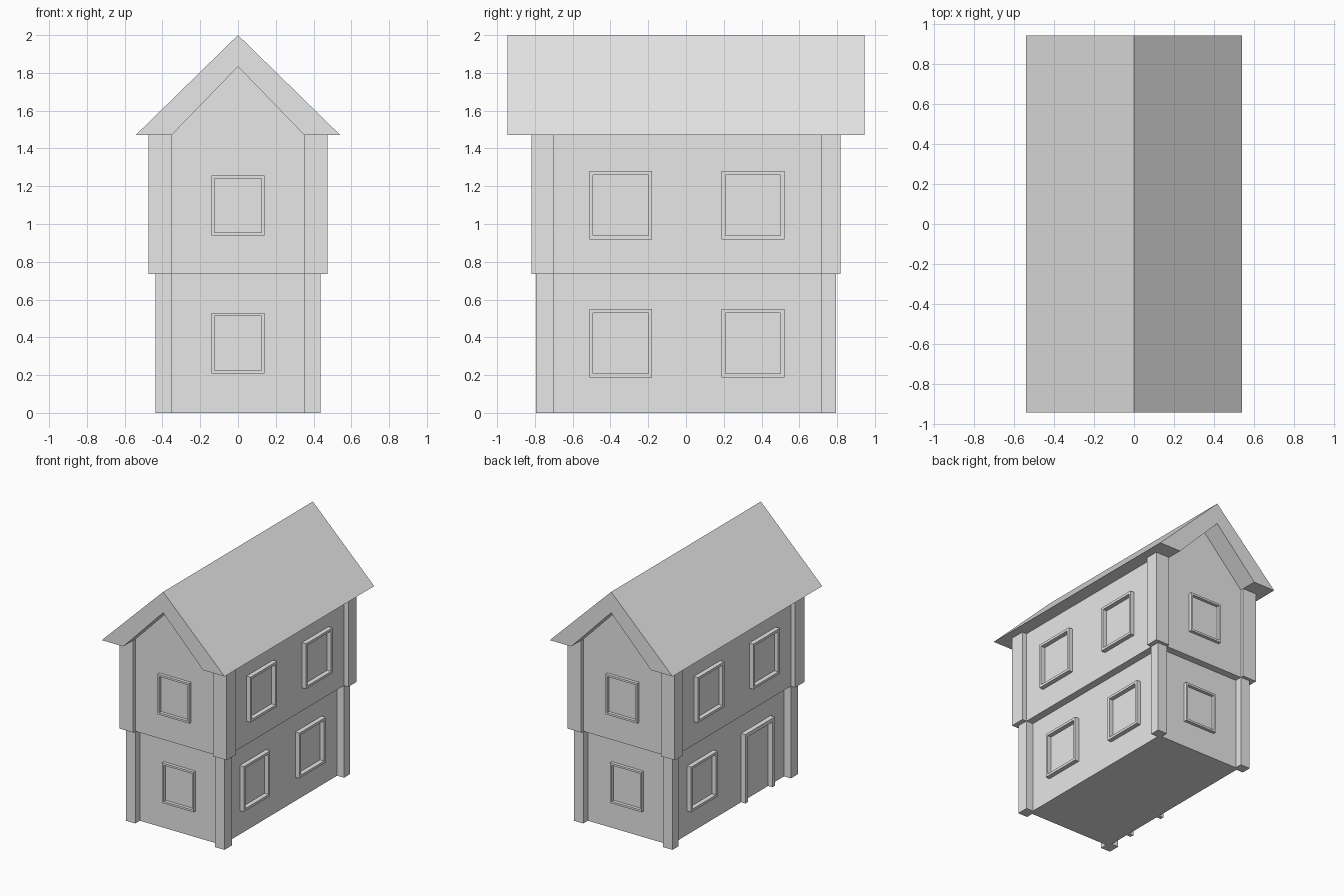
import bpy
import bmesh

cube = bpy.data.objects.get("Cube")
if cube:
    bpy.data.objects.remove(cube, do_unlink=True)

grey = bpy.data.materials.new("plain_grey")
grey.use_nodes = True
grey.diffuse_color = (0.8, 0.8, 0.8, 1)
grey.node_tree.nodes["Principled BSDF"].inputs["Base Color"].default_value = grey.diffuse_color

EAVES, FLOOR = 1.47, 0.735


def finish(name, bm):
    bmesh.ops.recalc_face_normals(bm, faces=bm.faces)
    mesh = bpy.data.meshes.new(name)
    bm.to_mesh(mesh)
    bm.free()
    mesh.materials.append(grey)
    obj = bpy.data.objects.new(name, mesh)
    bpy.context.collection.objects.link(obj)
    return obj


def place(axis, u, z, depth):
    """Point on a wall plane: u runs along the wall, depth is the wall's offset."""
    return (depth, u, z) if axis == "x" else (u, depth, z)


def prism(name, outline, axis, start, end):
    """Extrude an upright outline along an axis."""
    bm = bmesh.new()
    a, b = ([bm.verts.new(place(axis, u, z, d)) for u, z in outline] for d in (start, end))
    bm.faces.new(a)
    bm.faces.new(b)
    for i in range(len(a)):
        j = (i + 1) % len(a)
        bm.faces.new((a[i], a[j], b[j], b[i]))
    return finish(name, bm)


def rect(u0, u1, z0, z1):
    return [(u0, z0), (u1, z0), (u1, z1), (u0, z1)]


def window(name, axis, wall, out, u0, u1, z0, z1, rim):
    """Raised rectangular frame around a flush pane."""
    bm = bmesh.new()
    outer = rect(u0, u1, z0, z1)
    inner = rect(u0 + rim, u1 - rim, z0 + rim, z1 - rim)
    # Section loops: outer back, outer front, inner front, inner back
    loops = [[bm.verts.new(place(axis, u, z, d)) for u, z in pts]
             for pts, d in ((outer, wall), (outer, out), (inner, out), (inner, wall))]
    for k in range(4):
        a, b = loops[k], loops[(k + 1) % 4]
        for i in range(4):
            j = (i + 1) % 4
            bm.faces.new((a[i], a[j], b[j], b[i]))
    return finish(name, bm)


# Storeys: the upper one overhangs and rises into the gables
prism("lower_storey", rect(-0.375, 0.375, 0, FLOOR), "y", -0.735, 0.735)
prism("upper_storey", rect(-0.435, 0.435, FLOOR, EAVES), "y", -0.792, 0.792)
prism("gable_wall", [(-0.352, EAVES), (0.352, EAVES), (0, 1.833)], "y", -0.792, 0.792)

# Roof with solid eaves and sloping soffits
prism("roof", [(-0.542, EAVES), (-0.352, EAVES), (0, 1.833), (0.352, EAVES),
               (0.542, EAVES), (0, 2)], "y", -0.944, 0.944)

# Corner posts on both storeys
for level, z0, z1, x, y in (("lower", 0, FLOOR, 0.436, 0.793),
                            ("upper", FLOOR, EAVES, 0.474, 0.819)):
    for side, sx in (("left", 1), ("right", -1)):
        for end, sy, inner in (("front", -1, 0.7), ("back", 1, 0.715)):
            prism(f"{level}_{end}_{side}_post", rect(sx * 0.352, sx * x, z0, z1),
                  "y", sy * inner, sy * y)

# Windows; the doorway takes one place on the right wall
for level, lift, side_wall, end_wall in (("lower", 0, 0.375, 0.735),
                                         ("upper", 0.73, 0.435, 0.792)):
    for end, s in (("front", -1), ("back", 1)):
        window(f"{level}_{end}_window", "y", s * end_wall, s * (end_wall + 0.025),
               -0.14, 0.14, 0.208 + lift, 0.528 + lift, 0.016)
    for side, s in (("left", 1), ("right", -1)):
        for end, u0 in (("front", -0.512), ("back", 0.188)):
            if (level, side, end) != ("lower", "right", "front"):
                window(f"{level}_{side}_{end}_window", "x", s * side_wall,
                       s * (side_wall + 0.035), u0, u0 + 0.333,
                       0.188 + lift, 0.55 + lift, 0.02)

# Door surround, open at the ground
prism("door_frame", [(-0.53, 0), (-0.53, 0.55), (-0.16, 0.55), (-0.16, 0),
                     (-0.19, 0), (-0.19, 0.52), (-0.5, 0.52), (-0.5, 0)],
      "x", -0.375, -0.413)
